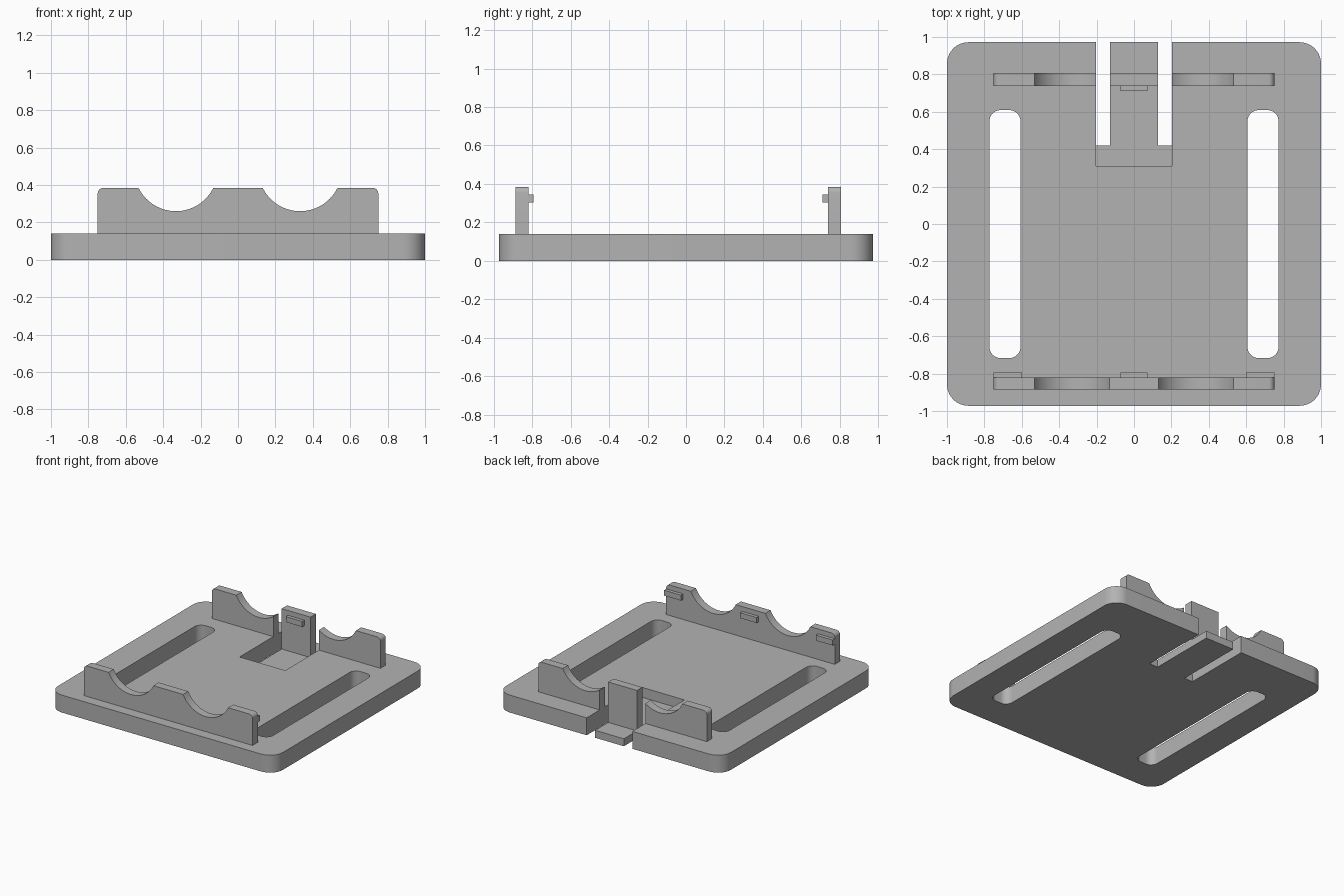
import bpy
import bmesh
from math import cos, sin, pi, asin
from mathutils import Vector

cube = bpy.data.objects.get("Cube")
if cube:
    bpy.data.objects.remove(cube, do_unlink=True)

GREY = (0.45, 0.45, 0.45, 1)
grey = bpy.data.materials.new("plain grey")
grey.use_nodes = True
grey.diffuse_color = GREY
grey.node_tree.nodes["Principled BSDF"].inputs["Base Color"].default_value = GREY

PLATE_TOP, TONGUE_TOP, WALL_TOP = 0.14, 0.06, 0.385
SLOT_OUT, SLOT_IN = 0.203, 0.128      # edges of the slots beside the tongue


def arc(cx, cy, r, a0, a1, n):
    return [(cx + r * cos(a0 + (a1 - a0) * i / n),
             cy + r * sin(a0 + (a1 - a0) * i / n)) for i in range(n + 1)]


def rounded_rect(x0, x1, y0, y1, r, n=10):
    pts = []
    corners = ((x1 - r, y1 - r), (x0 + r, y1 - r), (x0 + r, y0 + r), (x1 - r, y0 + r))
    for k, (cx, cy) in enumerate(corners):
        pts += arc(cx, cy, r, k * pi / 2, (k + 1) * pi / 2, n)
    return pts


def prism(name, outline, lo, hi, axis="z"):
    """Extrude an outline along z, or an x-z outline along y."""
    def place(p, t):
        return (p[0], p[1], t) if axis == "z" else (p[0], t, p[1])
    bm = bmesh.new()
    face = bm.faces.new([bm.verts.new(place(p, lo)) for p in outline])
    new = bmesh.ops.extrude_face_region(bm, geom=[face])["geom"]
    shift = Vector(place((0, 0), hi - lo))
    bmesh.ops.translate(bm, vec=shift,
                        verts=[v for v in new if isinstance(v, bmesh.types.BMVert)])
    bmesh.ops.recalc_face_normals(bm, faces=bm.faces)
    mesh = bpy.data.meshes.new(name)
    bm.to_mesh(mesh)
    bm.free()
    mesh.materials.append(grey)
    obj = bpy.data.objects.new(name, mesh)
    bpy.context.collection.objects.link(obj)
    return obj


def box(name, x0, x1, y0, y1, z0, z1):
    return prism(name, [(x0, y0), (x1, y0), (x1, y1), (x0, y1)], z0, z1)


def cut(obj, cutter):
    """Subtract the cutter, then discard it."""
    cutter.hide_render = True
    mod = obj.modifiers.new("cut", "BOOLEAN")
    mod.operation, mod.solver, mod.object = "DIFFERENCE", "EXACT", cutter
    bpy.context.view_layer.update()
    result = bpy.data.meshes.new_from_object(
        obj.evaluated_get(bpy.context.evaluated_depsgraph_get()))
    obj.modifiers.clear()
    obj.data = result
    bpy.data.objects.remove(cutter, do_unlink=True)


def smooth(obj):
    bpy.ops.object.select_all(action="DESELECT")
    obj.select_set(True)
    bpy.context.view_layer.objects.active = obj
    bpy.ops.object.shade_smooth_by_angle(angle=pi / 6)


# Base plate with long side slots and a thin spring tongue at the back
plate = prism("base_plate", rounded_rect(-1, 1, -0.972, 0.972, 0.115), 0, PLATE_TOP)
for x0, x1 in ((-0.773, -0.607), (0.607, 0.773)):
    cut(plate, prism("side_slot_cutter", rounded_rect(x0, x1, -0.717, 0.609, 0.06), -0.1, 0.3))
cut(plate, box("pocket_cutter", -SLOT_OUT, SLOT_OUT, 0.31, 1.1, TONGUE_TOP, 0.3))
for x0, x1 in ((-SLOT_OUT, -SLOT_IN), (SLOT_IN, SLOT_OUT)):
    cut(plate, box("tongue_slot_cutter", x0, x1, 0.42, 1.1, -0.1, 0.2))
smooth(plate)

# Cradle wall profile: rounded ends and two round saddles
CX, HALF, R, END, FILLET = 0.332, 0.2, 0.2225, 0.75, 0.03
CZ = WALL_TOP + (R * R - HALF * HALF) ** 0.5
half_angle = asin(HALF / R)
down = -pi / 2
right_half = (arc(CX, CZ, R, down - half_angle, down + half_angle, 28)
              + arc(END - FILLET, WALL_TOP - FILLET, FILLET, pi / 2, 0, 6)
              + [(END, PLATE_TOP - 0.005)])
profile = right_half + [(-x, z) for x, z in reversed(right_half)]

FRONT_OUT, FRONT_IN = -0.886, -0.82
BACK_IN, BACK_OUT = 0.738, 0.806
front_wall = prism("front_wall", profile, FRONT_OUT, FRONT_IN, "y")
smooth(front_wall)
back_wall = prism("back_wall", profile, BACK_IN, BACK_OUT, "y")
cut(back_wall, box("gap_cutter", -SLOT_OUT, SLOT_OUT, 0.6, 1, 0, 0.6))
smooth(back_wall)

# Latch post standing on the tongue
box("latch_post", -SLOT_IN, SLOT_IN, BACK_IN, BACK_OUT, TONGUE_TOP - 0.005, WALL_TOP)

# Small retaining tabs facing inwards
TAB_LOW, TAB_HIGH = 0.302, 0.346
for name, x0, x1 in (("left", 0.6, END), ("middle", -0.073, 0.073), ("right", -END, -0.6)):
    box("front_tab_" + name, x0, x1, FRONT_IN - 0.005, -0.793, TAB_LOW, TAB_HIGH)
box("latch_tab", -0.073, 0.073, 0.711, BACK_IN + 0.005, TAB_LOW, TAB_HIGH)
